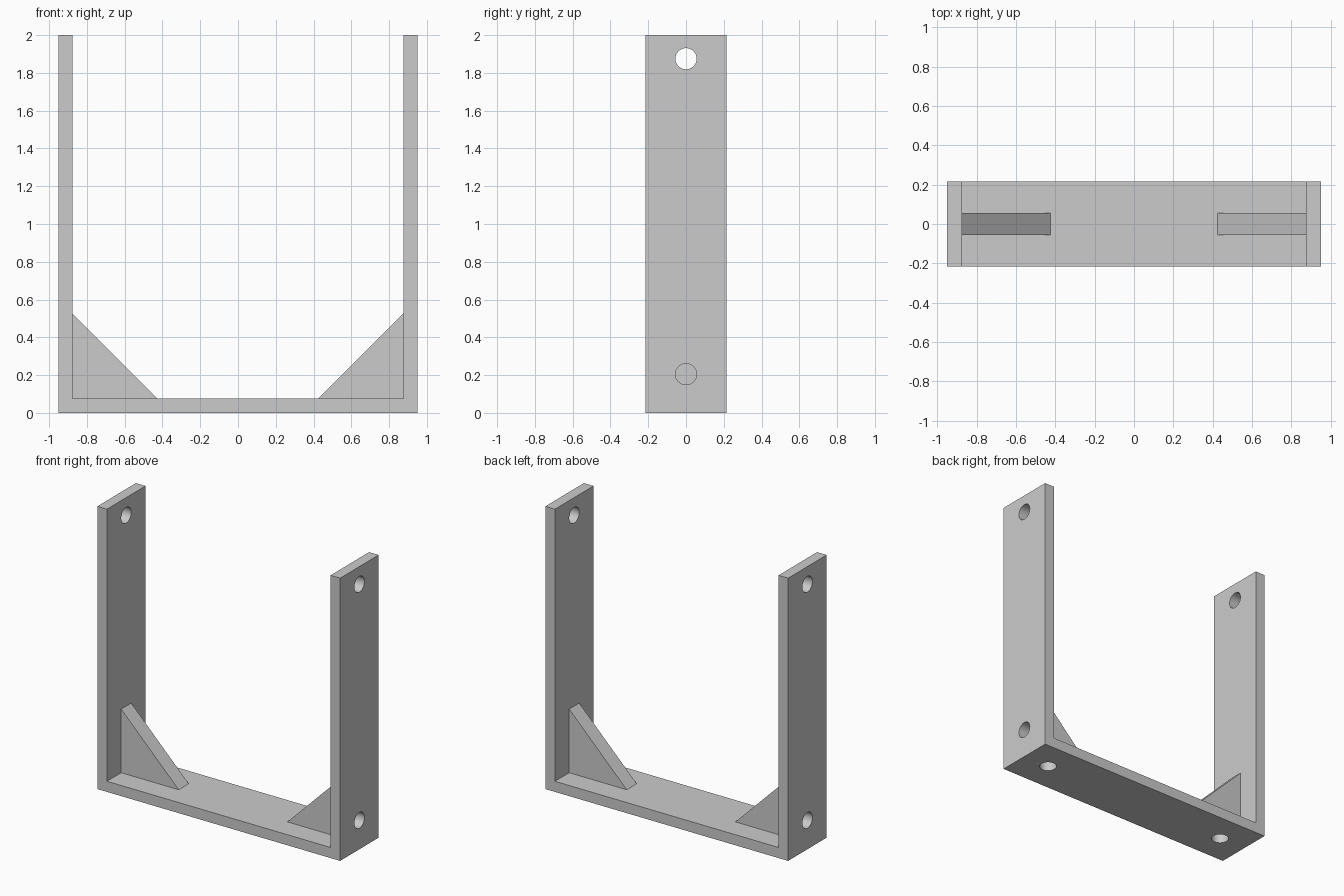
import bpy, bmesh, math
from mathutils import Vector

cube = bpy.data.objects.get("Cube")
if cube:
    bpy.data.objects.remove(cube, do_unlink=True)

HALF_X, HALF_Y, TOP, THICK = 0.95, 0.215, 2.0, 0.075
HOLE_R, HOLE_INSET, TOP_HOLE_Z = 0.056, 0.205, 1.875
GUSSET_LEG, GUSSET_HALF_Y = 0.45, 0.056
INNER_X = HALF_X - THICK

grey = bpy.data.materials.new("light_grey")
grey.use_nodes = True
color = (0.6, 0.6, 0.6, 1)
grey.diffuse_color = color
grey.node_tree.nodes["Principled BSDF"].inputs["Base Color"].default_value = color


def add_object(name, bm):
    bmesh.ops.recalc_face_normals(bm, faces=bm.faces)
    mesh = bpy.data.meshes.new(name)
    bm.to_mesh(mesh)
    bm.free()
    mesh.materials.append(grey)
    obj = bpy.data.objects.new(name, mesh)
    bpy.context.collection.objects.link(obj)
    return obj


def extrude_profile(name, points, half_y):
    """Extrude an x-z outline evenly along y."""
    bm = bmesh.new()
    face = bm.faces.new([bm.verts.new((x, -half_y, z)) for x, z in points])
    out = bmesh.ops.extrude_face_region(bm, geom=[face])["geom"]
    verts = [v for v in out if isinstance(v, bmesh.types.BMVert)]
    bmesh.ops.translate(bm, verts=verts, vec=(0, 2 * half_y, 0))
    return add_object(name, bm)


def drill(target, center, axis):
    """Cut a round hole through one plate."""
    bm = bmesh.new()
    bmesh.ops.create_cone(bm, cap_ends=True, segments=48, radius1=HOLE_R,
                          radius2=HOLE_R, depth=THICK * 1.6)
    turn = Vector((0, 0, 1)).rotation_difference(Vector(axis)).to_matrix()
    bmesh.ops.rotate(bm, verts=bm.verts, matrix=turn)
    bmesh.ops.translate(bm, verts=bm.verts, vec=center)
    cutter = add_object("hole_cutter", bm)
    cutter.hide_render = True
    mod = target.modifiers.new("hole", 'BOOLEAN')
    mod.operation, mod.solver, mod.object = 'DIFFERENCE', 'EXACT', cutter
    bpy.context.view_layer.objects.active = target
    bpy.ops.object.modifier_apply(modifier=mod.name)
    bpy.data.objects.remove(cutter, do_unlink=True)


# U-shaped bracket: base plate and two uprights
half = [(HALF_X, 0), (HALF_X, TOP), (INNER_X, TOP), (INNER_X, THICK)]
bracket = extrude_profile("bracket", half + [(-x, z) for x, z in reversed(half)], HALF_Y)

for side, label in ((1, "left"), (-1, "right")):
    # Screw holes in the upright and the base
    plate_x = side * (HALF_X - THICK / 2)
    for z in (HOLE_INSET, TOP_HOLE_Z):
        drill(bracket, (plate_x, 0, z), (1, 0, 0))
    drill(bracket, (side * (HALF_X - HOLE_INSET), 0, THICK / 2), (0, 0, 1))
    # Triangular corner brace
    extrude_profile(label + "_gusset",
                    [(side * INNER_X, THICK),
                     (side * (INNER_X - GUSSET_LEG), THICK),
                     (side * INNER_X, THICK + GUSSET_LEG)], GUSSET_HALF_Y)

# Smooth hole walls with crisp plate edges
bpy.ops.object.select_all(action='DESELECT')
bracket.select_set(True)
bpy.context.view_layer.objects.active = bracket
bpy.ops.object.shade_smooth_by_angle(angle=math.radians(30))
